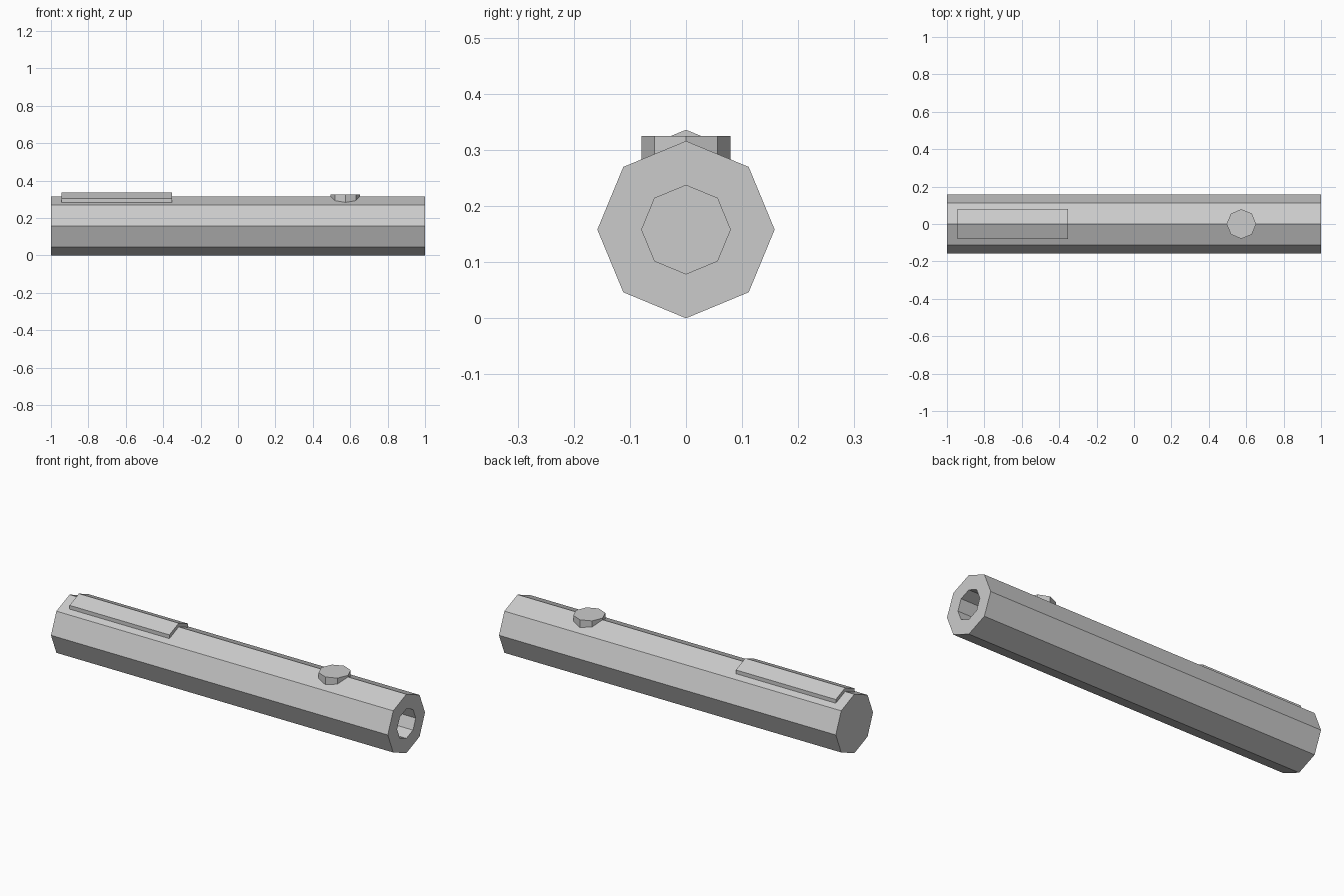
import bpy, bmesh
from math import pi, sin, cos

if "Cube" in bpy.data.objects:
    bpy.data.objects.remove(bpy.data.objects["Cube"])

R = 0.158        # body radius, also height of its axis
BORE = 0.079     # hole radius
DEPTH = 0.3      # hole depth
SLOPE = 0.414    # slope of the two top facets


def octagon(r):
    return [(r * cos(i * pi / 4), r * sin(i * pi / 4)) for i in range(8)]


def loft(name, rings):
    """Skin a list of matching vertex rings and cap both ends."""
    bm = bmesh.new()
    loops = [[bm.verts.new(p) for p in ring] for ring in rings]
    for a, b in zip(loops, loops[1:]):
        for i in range(len(a)):
            j = (i + 1) % len(a)
            bm.faces.new((a[i], a[j], b[j], b[i]))
    bm.faces.new(loops[0])
    bm.faces.new(loops[-1])
    bmesh.ops.recalc_face_normals(bm, faces=bm.faces)
    mesh = bpy.data.meshes.new(name)
    bm.to_mesh(mesh)
    bm.free()
    ob = bpy.data.objects.new(name, mesh)
    bpy.context.collection.objects.link(ob)
    return ob


def x_ring(x, r):
    return [(x, y, R + z) for y, z in octagon(r)]


# Eight-sided body: closed at the left, bored at the right end
loft("tube_body", [x_ring(-1, R), x_ring(1, R), x_ring(1, BORE), x_ring(1 - DEPTH, BORE)])

# Raised plate folded over the top ridge
w, top, under = 0.079, 0.336, 0.314
section = [(-w, under - SLOPE * w), (-w, top - SLOPE * w), (0, top),
           (w, top - SLOPE * w), (w, under - SLOPE * w), (0, under)]
loft("top_plate", [[(x, y, z) for y, z in section] for x in (-0.945, -0.352)])

# Eight-sided push button
loft("button", [[(0.574 + x, y, z) for x, y in octagon(0.079)] for z in (0.26, 0.325)])
